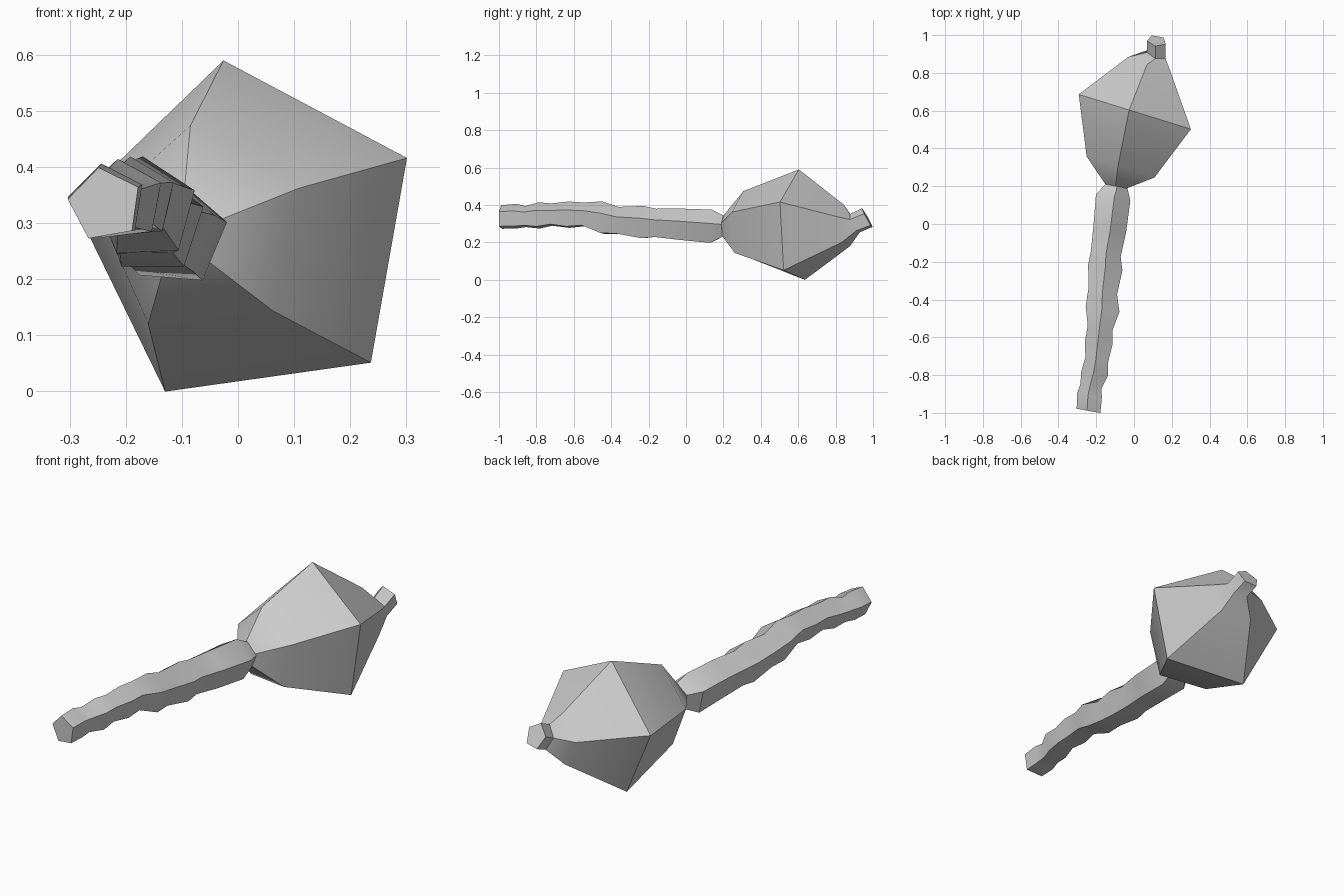
import bpy, bmesh
from math import sin, cos, radians

if "Cube" in bpy.data.objects:
    bpy.data.objects.remove(bpy.data.objects["Cube"])


def ring(bm, x, y, z, r, rot, yaw, pitch=0.0):
    """Pentagon facing along y, sheared by yaw (per x) and pitch (per z)."""
    verts = []
    for k in range(5):
        a = radians(rot + 72 * k)
        dx, dz = r * cos(a), r * sin(a)
        verts.append(bm.verts.new((x + dx, y + yaw * dx + pitch * dz, z + dz)))
    return verts


def loft(name, sections):
    """Skin a series of pentagons and cap both ends."""
    bm = bmesh.new()
    rings = [ring(bm, *s) for s in sections]
    for a, b in zip(rings, rings[1:]):
        for k in range(5):
            n = (k + 1) % 5
            bm.faces.new((a[k], a[n], b[n], b[k]))
    bm.faces.new(rings[0])
    bm.faces.new(rings[-1])
    bmesh.ops.recalc_face_normals(bm, faces=bm.faces)
    mesh = bpy.data.meshes.new(name)
    bm.to_mesh(mesh)
    bm.free()
    obj = bpy.data.objects.new(name, mesh)
    bpy.context.collection.objects.link(obj)
    bpy.ops.object.select_all(action='DESELECT')
    obj.select_set(True)
    bpy.context.view_layer.objects.active = obj
    bpy.ops.object.shade_smooth_by_angle(angle=radians(35))
    return obj


# Handle: knobbly pentagonal shaft (x, y, z, radius), twisting slightly
shaft = [
    (-.237, -.99, .333, .067), (-.233, -.91, .337, .070),
    (-.225, -.86, .335, .060), (-.205, -.79, .340, .075),
    (-.195, -.72, .345, .064), (-.185, -.63, .343, .076),
    (-.178, -.55, .345, .069), (-.165, -.45, .325, .094),
    (-.165, -.36, .310, .080), (-.152, -.23, .300, .095),
    (-.150, -.16, .297, .083), (-.130, -.03, .290, .091),
    (-.113, .14, .280, .096), (-.095, .20, .283, .062),
]
loft("handle", [(x, y, z, r, 28 - 13 * (y + 1), -.18) for x, y, z, r in shaft])

# Head: faceted bulb narrowing to a small spike that bends upward
loft("head", [
    (-.095, .20, .283, .060, 20, -.20),
    (-.065, .30, .285, .190, 24, -.31),
    (.018, .59, .278, .315, 26, -.31),
    (.085, .85, .285, .118, 26, -.31, -.10),
    (.120, .90, .300, .052, 26, -.25, -.50),
    (.120, .97, .330, .053, 26, -.10, -.55),
])
